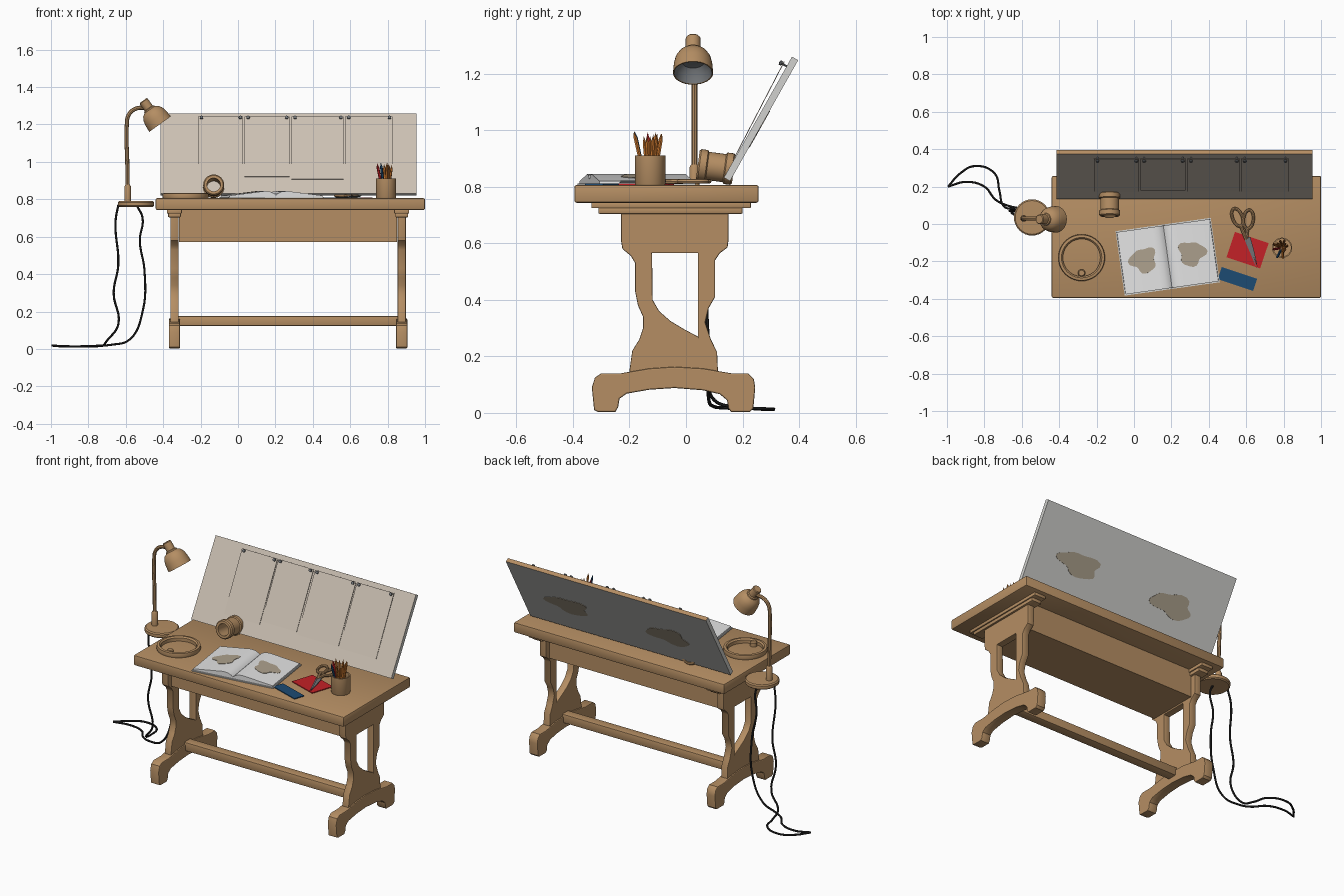
import bpy, bmesh, math
from mathutils import Vector, Matrix

if "Cube" in bpy.data.objects:
    bpy.data.objects.remove(bpy.data.objects["Cube"])

def material(name, r, g, b):
    m = bpy.data.materials.new(name)
    m.diffuse_color = (r, g, b, 1)
    m.use_nodes = True
    m.node_tree.nodes["Principled BSDF"].inputs["Base Color"].default_value = m.diffuse_color
    return m

WOOD = material("warm wood", .46, .27, .125)
GREY = material("board grey", .64, .64, .62)
BEIGE = material("paper beige", .60, .53, .45)
PAGE = material("page white", .78, .78, .78)
SMUDGE = material("smudge tan", .42, .36, .27)
RED = material("red", .55, .015, .02)
BLUE = material("blue", .012, .07, .17)
BLACK = material("cord black", .02, .02, .02)
ORANGE = material("pencil orange", .55, .17, .025)
METAL = material("metal grey", .16, .17, .18)

def add(name, me, mats, mtx=Matrix()):
    ob = bpy.data.objects.new(name, me)
    bpy.context.collection.objects.link(ob)
    me.materials.clear()
    for m in (mats if isinstance(mats, list) else [mats]):
        me.materials.append(m)
    ob.matrix_world = mtx
    return ob

def from_bm(name, bm, mats, mtx=Matrix()):
    bmesh.ops.recalc_face_normals(bm, faces=bm.faces)
    me = bpy.data.meshes.new(name)
    bm.to_mesh(me)
    bm.free()
    return add(name, me, mats, mtx)

def box(name, x, y, z, mats, mtx=Matrix(), bevel=0):
    bm = bmesh.new()
    bmesh.ops.create_cube(bm, size=1)
    for v in bm.verts:
        v.co = [(a[0] + a[1]) / 2 + c * (a[1] - a[0]) for a, c in zip((x, y, z), v.co)]
    if bevel:
        bmesh.ops.bevel(bm, geom=bm.edges[:], offset=bevel, segments=2, affect='EDGES', profile=.5)
    return from_bm(name, bm, mats, mtx)

def lathe(name, prof, mat, loc, axis=(0, 0, 1), seg=32):
    """Revolve (radius, height) pairs about an axis starting at loc."""
    bm = bmesh.new()
    rings = [[bm.verts.new((r * math.cos(i * math.tau / seg), r * math.sin(i * math.tau / seg), h))
              for i in range(seg)] for r, h in prof]
    for a, b in zip(rings, rings[1:]):
        for i in range(seg):
            j = (i + 1) % seg
            bm.faces.new((a[i], a[j], b[j], b[i]))
    bmesh.ops.remove_doubles(bm, verts=bm.verts, dist=1e-5)
    q = Vector((0, 0, 1)).rotation_difference(Vector(axis).normalized())
    return from_bm(name, bm, mat, Matrix.Translation(loc) @ q.to_matrix().to_4x4())

def curve_mesh(name, cu, mat, mtx=Matrix()):
    tmp = bpy.data.objects.new("tmp", cu)
    bpy.context.collection.objects.link(tmp)
    me = bpy.data.meshes.new_from_object(tmp.evaluated_get(bpy.context.evaluated_depsgraph_get()))
    bpy.data.objects.remove(tmp)
    return add(name, me, mat, mtx)

def tube(name, pts, r, mat, cyclic=False):
    cu = bpy.data.curves.new(name, 'CURVE')
    cu.dimensions = '3D'
    cu.bevel_depth, cu.bevel_resolution, cu.resolution_u = r, 2, 6
    cu.use_fill_caps = True
    sp = cu.splines.new('BEZIER')
    sp.bezier_points.add(len(pts) - 1)
    for p, co in zip(sp.bezier_points, pts):
        p.co = co
        p.handle_left_type = p.handle_right_type = 'AUTO'
    sp.use_cyclic_u = cyclic
    return curve_mesh(name, cu, mat)

def plate(name, loops, half, mat, mtx, bevel=0):
    """Filled flat outline (with holes), extruded both ways."""
    cu = bpy.data.curves.new(name, 'CURVE')
    cu.dimensions, cu.fill_mode = '2D', 'BOTH'
    cu.extrude, cu.bevel_depth, cu.offset = half - bevel, bevel, -bevel
    cu.bevel_resolution = 1
    for pts in loops:
        sp = cu.splines.new('POLY')
        sp.points.add(len(pts) - 1)
        for p, co in zip(sp.points, pts):
            p.co = (*co, 0, 1)
        sp.use_cyclic_u = True
    return curve_mesh(name, cu, mat, mtx)

def blotch(cx, cy, rx, ry, s):
    out = []
    for i in range(28):
        a = i * math.tau / 28
        k = 1 + .16 * math.sin(3 * a + s) + .1 * math.sin(5 * a + 2 * s)
        out.append((cx + rx * k * math.cos(a), cy + ry * k * math.sin(a)))
    return out

# Table top, apron box and stretcher
box("table_top", (-.44, 1), (-.395, .257), (.743, .806), WOOD, bevel=.008)
box("apron_box", (-.315, .85), (-.2, .12), (.572, .745), WOOD)
box("stretcher", (-.33, .865), (-.07, -.01), (.123, .176), WOOD, bevel=.005)

# Trestle ends: pierced leg panel, arched foot, two cap rails
leg = [(-.2, .1), (-.2, .15), (-.19, .22), (-.165, .26), (-.152, .30), (-.152, .34), (-.17, .38),
       (-.18, .43), (-.18, .53), (-.195, .555), (-.225, .58), (-.23, .61), (-.23, .71), (.15, .71),
       (.15, .61), (.147, .585), (.12, .565), (.103, .54), (.103, .41), (.08, .37), (.068, .32),
       (.088, .26), (.11, .215), (.115, .1)]
hole = [(-.12, .565), (.042, .565), (.042, .27), (-.005, .295), (-.055, .325), (-.095, .36), (-.118, .40)]
foot = [(-.325, .01), (-.31, .003), (-.25, .003), (-.24, .02), (-.235, .05), (-.21, .068), (-.13, .082),
        (-.04, .088), (.06, .08), (.12, .066), (.145, .045), (.15, .015), (.16, .003), (.225, .003),
        (.238, .015), (.245, .09), (.24, .12), (.22, .14), (.16, .14), (.06, .157), (-.04, .163),
        (-.13, .157), (-.23, .14), (-.3, .14), (-.322, .125), (-.333, .09)]
for side, x in (("left", -.34), ("right", .875)):
    m = Matrix.Translation((x, 0, 0)) @ Matrix(((0, 0, 1, 0), (1, 0, 0, 0), (0, 1, 0, 0), (0, 0, 0, 1)))
    plate(side + "_leg_panel", [leg, hole], .022, WOOD, m, .004)
    plate(side + "_foot", [foot], .03, WOOD, m, .005)
    box(side + "_cap_rail", (x - .04, x + .04), (-.335, .23), (.724, .745), WOOD, bevel=.004)
    box(side + "_lower_rail", (x - .034, x + .034), (-.31, .2), (.704, .726), WOOD, bevel=.004)

# Leaning drawing board: beige front, wood top edge, grey elsewhere
B = Matrix.Translation((0, .134, .832)) @ Matrix.Rotation(math.radians(-29.4), 4, 'X')
board = box("drawing_board", (-.415, .955), (0, .025), (0, .491), [GREY, BEIGE, WOOD], B)
for f in board.data.polygons:
    f.material_index = 1 if f.normal.y < -.5 else 2 if f.normal.z > .5 else 0
backface = B @ Matrix.Translation((0, .026, 0)) @ Matrix.Rotation(math.pi / 2, 4, 'X')
for i, (x, v) in enumerate(((.62, .22), (-.06, .21))):
    plate("back_stain_%d" % i, [blotch(x, v, .14, .065, 1 + i)], .001, SMUDGE, backface)

# Pinned sheets, hanging slightly off the board
for i, (a, b, low) in enumerate(((-.215, .028, .08), (.034, .275, .10), (.285, .565, .085), (.572, .825, .08))):
    m = B @ Matrix.Translation((0, -.017, .463)) @ Matrix.Rotation(math.radians(2), 4, 'X')
    box("pinned_sheet_%d" % i, (a, b), (0, .003), (low - .463, 0), BEIGE, m)
    for x in (a + .02, b - .015):
        lathe("pin", [(0, 0), (.004, 0), (.004, .018), (.009, .02), (.009, .028), (0, .03)], METAL,
              B @ Vector((x, 0, .452)), (0, -.87, .49), 10)

# Hollow wooden roll on its side
lathe("wooden_roll", [(.036, 0), (.05, 0), (.056, .006), (.056, .03), (.05, .034), (.05, .095),
                      (.056, .099), (.056, .122), (.05, .128), (.036, .128), (.036, 0)],
      WOOD, (-.13, .042, .878), (0, .985, -.13))

# Lamp: base, stem, arm, shade
lathe("lamp_base", [(0, 0), (.09, 0), (.097, .006), (.097, .024), (.09, .03), (0, .032)], WOOD, (-.545, .035, .76))
lathe("lamp_socket", [(0, 0), (.018, 0), (.018, .08), (.012, .09), (0, .09)], WOOD, (-.59, .03, .788), seg=20)
tube("lamp_stem", [(-.59, .03, .8), (-.592, .03, 1.0), (-.595, .03, 1.19), (-.585, .03, 1.25),
                   (-.55, .03, 1.283), (-.48, .03, 1.29)], .011, WOOD)
top, d = (-.507, .025, 1.328), (.58, 0, -.81)
lathe("lamp_shade", [(0, 0), (.022, 0), (.026, .005), (.026, .05), (.032, .054), (.034, .06), (.05, .07),
                     (.062, .09), (.068, .115), (.071, .155), (.067, .155), (.063, .115), (.045, .08), (0, .07)],
      WOOD, top, d)
lathe("shade_lining", [(.067, .154), (.06, .125), (.04, .105), (0, .1)], METAL, top, d)

# Power cord: two strands trailing to the floor
tube("cord_a", [(-.54, .04, .765), (-.51, .05, .70), (-.525, .06, .58), (-.50, .07, .42), (-.51, .08, .2),
                (-.58, .08, .05), (-.68, .10, .022), (-.74, .13, .018), (-.80, .2, .015), (-.9, .225, .014),
                (-.994, .2, .018)], .006, BLACK)
tube("cord_b", [(-.64, .05, .77), (-.655, .06, .68), (-.64, .07, .45), (-.665, .07, .3), (-.64, .08, .13),
                (-.70, .10, .045), (-.72, .18, .02), (-.745, .27, .015), (-.85, .31, .013),
                (-.93, .27, .013), (-.994, .2, .018)], .006, BLACK)

# Open book with stained pages
K = Matrix.Translation((.18, -.175, .806)) @ Matrix.Rotation(math.radians(8), 4, 'Z')
half = [(.01, .025), (.03, .035), (.06, .038), (.25, .014), (.252, .005)]
prof = [(0, .016)] + half + [(-x, z) for x, z in reversed(half)]
plate("book_pages", [prof], .168, PAGE, K @ Matrix.Rotation(math.pi / 2, 4, 'X'))
box("book_cover", (-.257, .257), (-.174, .174), (0, .006), GREY, K)
slope = math.atan(.024 / .19)
for s in (-1, 1):
    m = K @ Matrix.Translation((s * .13, 0, .030)) @ Matrix.Rotation(s * slope, 4, 'Y')
    plate("page_stain", [blotch(0, 0, .07, .065, s)], .001, SMUDGE, m)

# Ring tray with knob
lathe("ring_tray", [(.1, 0), (.122, 0), (.125, .01), (.122, .026), (.108, .028), (.1, .02), (.1, 0)],
      WOOD, (-.28, -.18, .806), seg=40)
lathe("ring_knob", [(0, 0), (.02, 0), (.02, .022), (.015, .028), (0, .028)], WOOD, (-.28, -.262, .806), seg=16)

# Coloured cards
def card(name, x, y, w, h, mat):
    box(name, (-w / 2, w / 2), (-h / 2, h / 2), (0, .005), mat,
        Matrix.Translation((x, y, .806)) @ Matrix.Rotation(math.radians(-18.5), 4, 'Z'))
card("red_card", .607, -.14, .19, .143, RED)
card("blue_card", .553, -.294, .2, .068, BLUE)

# Scissors
pivot = Vector((.6, -.083, .817))
for i, (cx, cy) in enumerate(((.553, .035), (.612, .025))):
    u = (pivot - Vector((cx, cy, .817))).normalized()
    w = Vector((-u.y, u.x, 0))
    c = Vector((cx, cy, .819))
    tube("scissor_handle_%d" % i, [c + u * .05 * math.cos(a * math.tau / 10) + w * .026 * math.sin(a * math.tau / 10)
                                   for a in range(10)], .008, WOOD, True)
    tube("scissor_shank_%d" % i, [c + u * .05, pivot], .009, WOOD)
    tip = (.655 + .006 * i, -.235 + .004 * i)
    plate("scissor_blade_%d" % i, [[(.585 + .01 * i, -.07), (.612 + .01 * i, -.07), (.632 + .012 * i, -.15), tip]],
          .002, METAL, Matrix.Translation((0, 0, .815 + .004 * i)))

# Pencil cup and pencils
lathe("pencil_cup", [(0, 0), (.052, 0), (.054, .004), (.054, .105), (.047, .105), (.047, .008), (0, .008)],
      WOOD, (.792, -.127, .806))
for i in range(12):
    a, k = i * 2.4, .3 + .7 * ((i * 5) % 12) / 11
    dx, dy = math.cos(a) * k, math.sin(a) * k
    L = .165 + .022 * ((i * 7) % 5) / 4
    lathe("pencil_%d" % i, [(0, 0), (.007, 0), (.007, L - .025), (0, L)],
          RED if i == 4 else BLUE if i == 7 else ORANGE,
          (.792 + dx * .018, -.127 + dy * .018, .815), (dx * .24, dy * .24, 1), 6)

# Smooth shading with sharp edges kept
bpy.ops.object.select_all(action='DESELECT')
for ob in bpy.context.scene.objects:
    ob.select_set(True)
    bpy.context.view_layer.objects.active = ob
bpy.ops.object.shade_smooth_by_angle(angle=math.radians(35))
